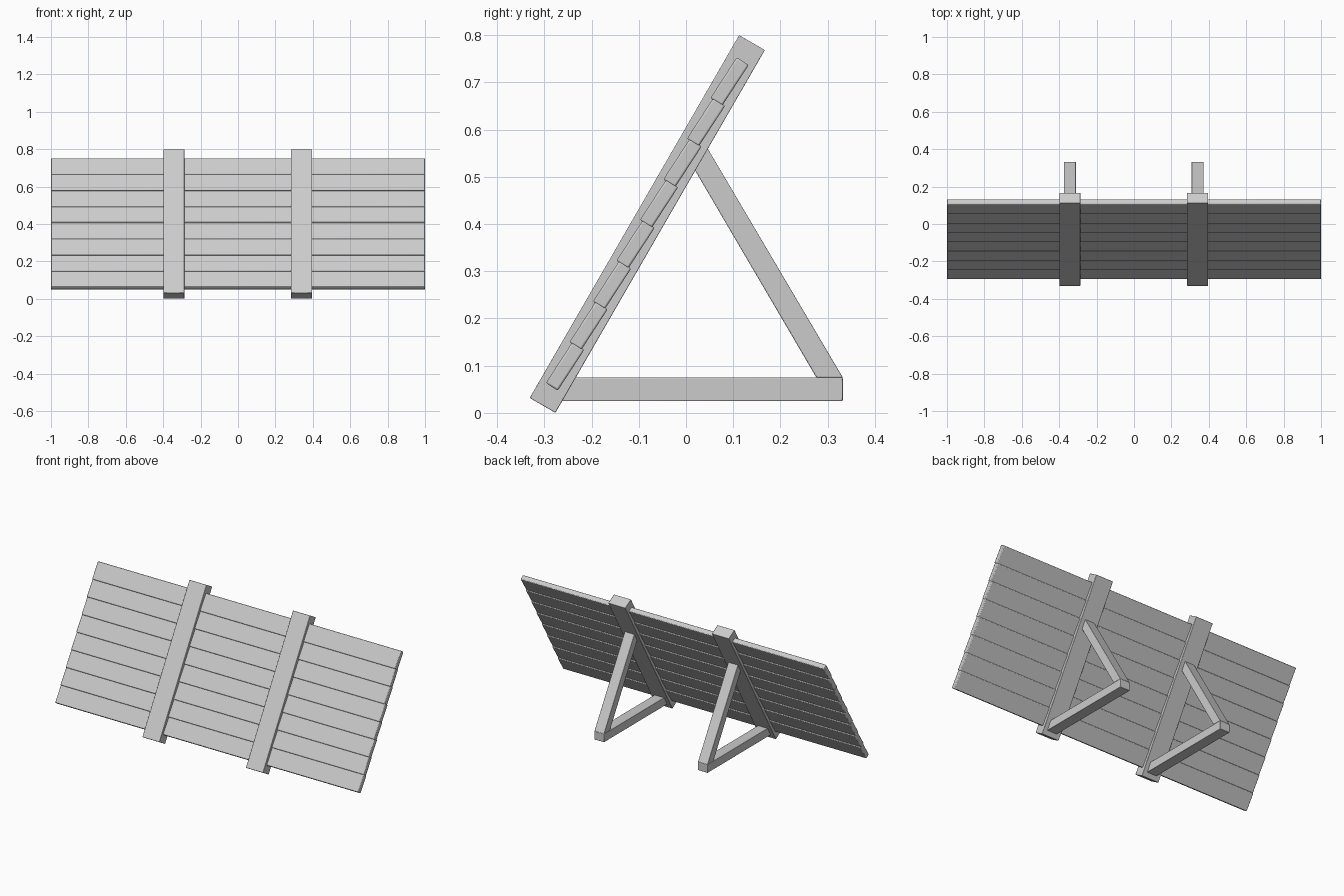
import bpy, bmesh
from math import radians, cos, sin
from mathutils import Vector

if "Cube" in bpy.data.objects:
    bpy.data.objects.remove(bpy.data.objects["Cube"])

LEAN = radians(30)                          # panel leans back from vertical
CENTRE = Vector((0, -0.082, 0.40))          # middle of the leaning panel
UP = Vector((0, sin(LEAN), cos(LEAN)))      # direction up the panel


def finish(obj, bevel):
    mod = obj.modifiers.new("soft_edges", 'BEVEL')
    mod.width = bevel
    mod.segments = 2
    mod.limit_method = 'ANGLE'
    bpy.ops.object.select_all(action='DESELECT')
    obj.select_set(True)
    bpy.context.view_layer.objects.active = obj
    bpy.ops.object.shade_smooth_by_angle(angle=radians(30))


def box(name, size, loc, tilt, bevel):
    me = bpy.data.meshes.new(name)
    bm = bmesh.new()
    bmesh.ops.create_cube(bm, size=1)
    bmesh.ops.scale(bm, vec=size, verts=bm.verts)
    bm.to_mesh(me)
    bm.free()
    obj = bpy.data.objects.new(name, me)
    bpy.context.collection.objects.link(obj)
    obj.location = loc
    obj.rotation_euler = (-tilt, 0, 0)
    finish(obj, bevel)


def slab(name, profile, x, width):
    """Extrude a side (y, z) profile along x."""
    me = bpy.data.meshes.new(name)
    bm = bmesh.new()
    face = bm.faces.new([bm.verts.new((x - width / 2, y, z)) for y, z in profile])
    ext = bmesh.ops.extrude_face_region(bm, geom=[face])
    moved = [v for v in ext["geom"] if isinstance(v, bmesh.types.BMVert)]
    bmesh.ops.translate(bm, vec=(width, 0, 0), verts=moved)
    bmesh.ops.recalc_face_normals(bm, faces=bm.faces)
    bm.to_mesh(me)
    bm.free()
    obj = bpy.data.objects.new(name, me)
    bpy.context.collection.objects.link(obj)
    finish(obj, 0.002)


# Overlapping horizontal planks, each tipped slightly past the panel lean
for i in range(8):
    box(f"plank_{i + 1}", (2.0, 0.030, 0.103),
        CENTRE + UP * (i - 3.5) * 0.0995, LEAN + radians(3), 0.004)

# Two leaning posts, each with a ground beam and a diagonal brace behind
for side, x in (("left", -0.343), ("right", 0.340)):
    box(f"{side}_post", (0.113, 0.063, 0.887), CENTRE + Vector((x, 0, 0)), LEAN, 0.002)
    slab(f"{side}_ground_beam",
         [(-0.27, 0.025), (0.332, 0.025), (0.332, 0.075), (-0.241, 0.075)], x, 0.064)
    slab(f"{side}_brace",
         [(0.332, 0.075), (0.276, 0.075), (0.017, 0.517), (0.044, 0.563)], x, 0.064)
